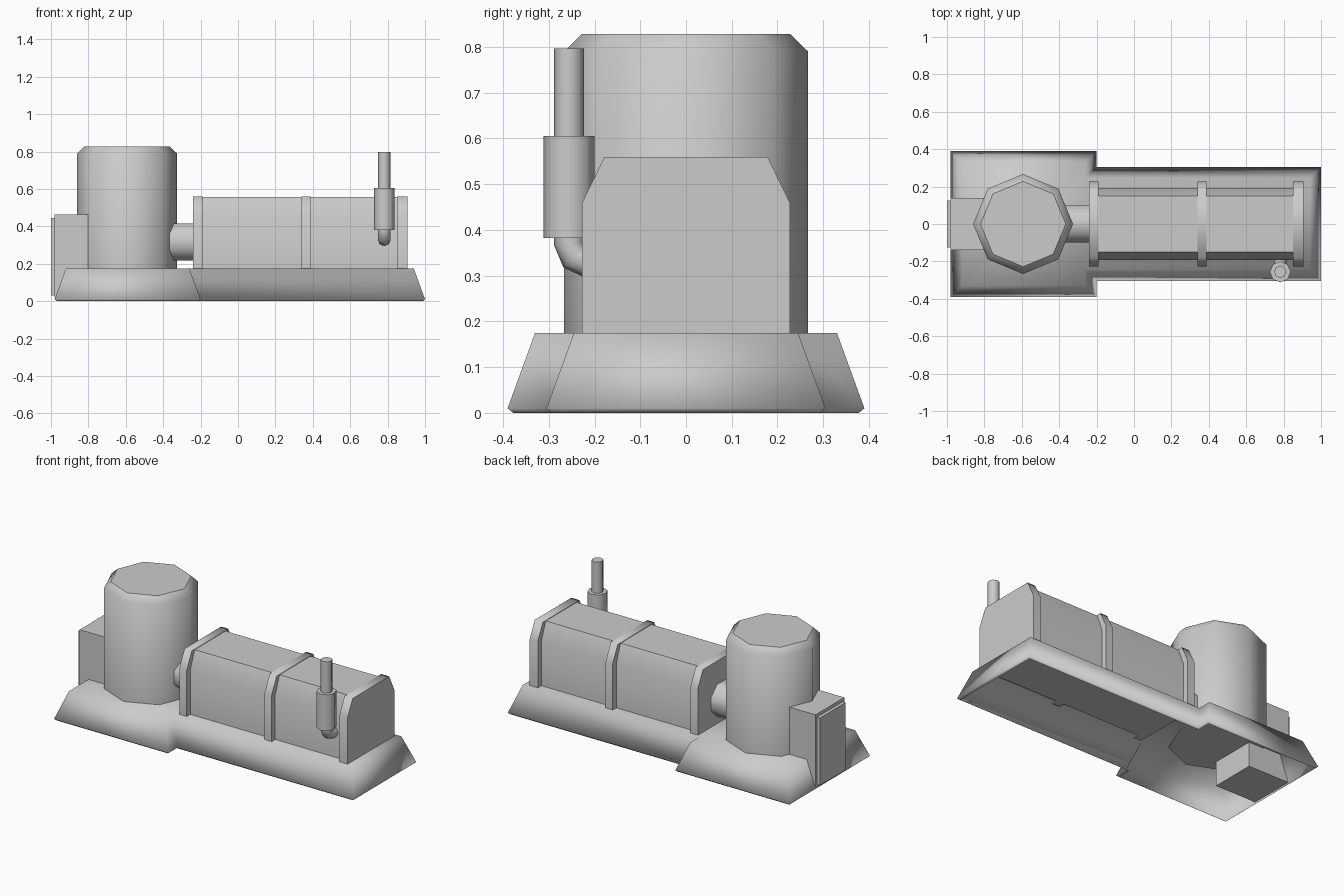
import bpy, bmesh, math
from mathutils import Vector

if "Cube" in bpy.data.objects:
    bpy.data.objects.remove(bpy.data.objects["Cube"])


def finish(name, bm, angle=50):
    bmesh.ops.recalc_face_normals(bm, faces=bm.faces[:])
    me = bpy.data.meshes.new(name)
    bm.to_mesh(me)
    bm.free()
    me.shade_smooth()
    me.set_sharp_from_angle(angle=math.radians(angle))
    ob = bpy.data.objects.new(name, me)
    bpy.context.collection.objects.link(ob)
    return ob


def skin(name, rings, caps=(True, True), angle=50):
    """Bridge a series of equally sized point rings."""
    bm = bmesh.new()
    loops = [[bm.verts.new(p) for p in r] for r in rings]
    n = len(loops[0])
    for a, b in zip(loops, loops[1:]):
        for i in range(n):
            j = (i + 1) % n
            bm.faces.new((a[i], a[j], b[j], b[i]))
    if caps[0]:
        bm.faces.new(loops[0][::-1])
    if caps[1]:
        bm.faces.new(loops[-1])
    return finish(name, bm, angle)


def ring(center, r, n, u=(1, 0, 0), v=(0, 1, 0), phase=0.0):
    c, u, v = Vector(center), Vector(u), Vector(v)
    return [c + r * (math.cos(a) * u + math.sin(a) * v)
            for a in (phase + 2 * math.pi * i / n for i in range(n))]


def box(name, x0, x1, y0, y1, z0, z1):
    rect = [(x0, y0), (x1, y0), (x1, y1), (x0, y1)]
    return skin(name, [[(x, y, z) for x, y in rect] for z in (z0, z1)])


def prism_x(name, half, x0, x1):
    """Mirror a half profile (y, z) and extrude it along x."""
    prof = half + [(-y, z) for y, z in reversed(half)]
    return skin(name, [[(x, y, z) for y, z in prof] for x in (x0, x1)], angle=65)


# Flared hollow base, open underneath
def base_outline(d, z):
    pts = [(-0.98 + d, 0.39 - d), (-0.20 - d, 0.39 - d),
           (-0.20 - d, 0.305 - d), (1.0 - d, 0.305 - d)]
    return [(x, y, z) for x, y in pts] + [(x, -y, z) for x, y in reversed(pts)]


skin("base", [base_outline(0.012, 0), base_outline(0, 0.01),
              base_outline(0.06, 0.175)], caps=(False, True), angle=75)

# Upright octagonal tower with chamfered top
skin("tower", [ring((-0.593, 0, z), r, 8)
               for z, r in ((0.17, 0.267), (0.79, 0.267), (0.828, 0.228))], angle=46)

# Intake box and its end plate
box("intake_box", -0.98, -0.70, -0.14, 0.14, 0.02, 0.465)
box("intake_plate", -1.0, -0.975, -0.125, 0.125, 0.03, 0.445)

# Pipe joining tower and tank
skin("connector_pipe", [ring((x, 0, 0.317), 0.107, 8, (0, 1, 0), (0, 0, 1), math.pi / 8)
                        for x in (-0.45, -0.20)])

# Horizontal tank with three ribs
prism_x("tank", [(0.192, 0.17), (0.192, 0.45), (0.15, 0.557)], -0.22, 0.89)
for i, (x0, x1) in enumerate(((-0.24, -0.19), (0.34, 0.388), (0.85, 0.905))):
    prism_x(f"tank_rib_{i + 1}", [(0.227, 0.17), (0.227, 0.46), (0.178, 0.56)], x0, x1)

# Exhaust: silencer, stack and elbow into the tank
px, py = 0.782, -0.256
skin("silencer", [ring((px, py, z), 0.056, 8) for z in (0.382, 0.605)])
skin("exhaust_stack", [ring((px, py, z), 0.033, 8) for z in (0.59, 0.797)])
s = math.sqrt(0.5)
skin("exhaust_elbow", [
    ring((px, py, 0.40), 0.033, 8),
    ring((px, py, 0.368), 0.033, 8),
    ring((px, py + 0.012, 0.342), 0.034, 8, v=(0, s, s)),
    ring((px, py + 0.035, 0.330), 0.034, 8, v=(0, 0, 1)),
    ring((px, -0.18, 0.330), 0.034, 8, v=(0, 0, 1)),
])
